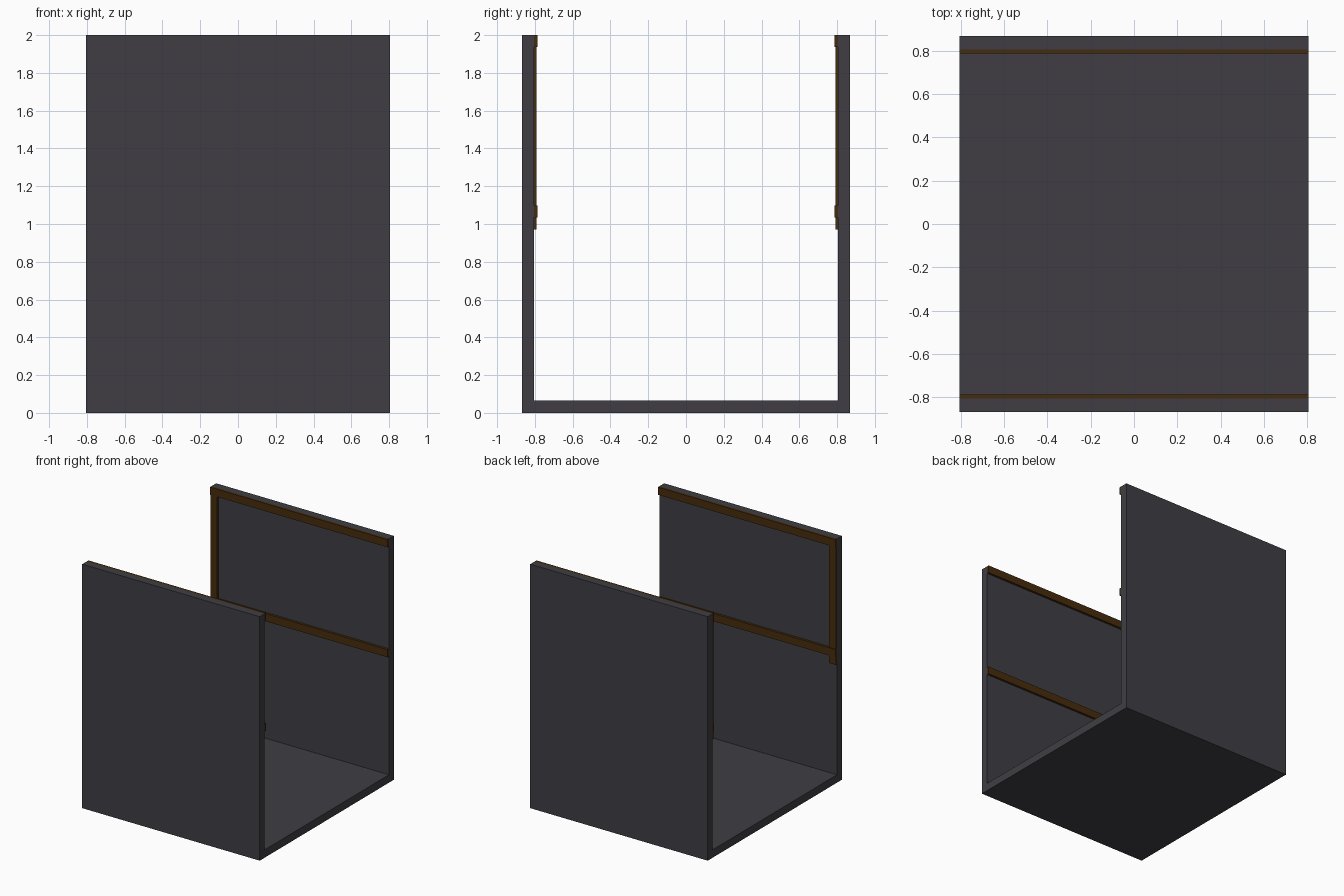
import bpy
import bmesh

if "Cube" in bpy.data.objects:
    bpy.data.objects.remove(bpy.data.objects["Cube"])

HALF_X = 0.805          # half length of the section
OUT_Y, IN_Y = 0.868, 0.806
FLOOR_Z, TOP_Z = 0.065, 2.0


def material(name, color):
    m = bpy.data.materials.new(name)
    m.diffuse_color = (*color, 1.0)
    m.use_nodes = True
    m.node_tree.nodes["Principled BSDF"].inputs["Base Color"].default_value = m.diffuse_color
    return m


grey = material("dark grey", (0.050, 0.048, 0.056))
brown = material("dark brown", (0.062, 0.025, 0.004))


def finish(name, bm, mat):
    bmesh.ops.recalc_face_normals(bm, faces=bm.faces)
    mesh = bpy.data.meshes.new(name)
    bm.to_mesh(mesh)
    bm.free()
    mesh.materials.append(mat)
    obj = bpy.data.objects.new(name, mesh)
    bpy.context.collection.objects.link(obj)
    return obj


def box(name, lo, hi, mat):
    bm = bmesh.new()
    bmesh.ops.create_cube(bm, size=1.0)
    for v in bm.verts:
        v.co = [(a + b) / 2 + c * (b - a) for a, b, c in zip(lo, hi, v.co)]
    return finish(name, bm, mat)


# Corridor shell: U-shaped profile (y, z) extruded along x
profile = [(-OUT_Y, 0), (OUT_Y, 0), (OUT_Y, TOP_Z), (IN_Y, TOP_Z),
           (IN_Y, FLOOR_Z), (-IN_Y, FLOOR_Z), (-IN_Y, TOP_Z), (-OUT_Y, TOP_Z)]
bm = bmesh.new()
face = bm.faces.new([bm.verts.new((-HALF_X, y, z)) for y, z in profile])
ext = bmesh.ops.extrude_face_region(bm, geom=[face])
bmesh.ops.translate(bm, vec=(2 * HALF_X, 0, 0),
                    verts=[g for g in ext["geom"] if isinstance(g, bmesh.types.BMVert)])
finish("floor_and_walls", bm, grey)

# Wooden trim on the inside of both walls
for side, s in (("front", -1), ("back", 1)):
    def trim(part, x0, x1, depth, z0, z1):
        y0, y1 = sorted((s * IN_Y, s * (IN_Y - depth)))
        box(f"{side}_{part}", (x0, y0, z0), (x1, y1, z1), brown)

    trim("top_rail", -HALF_X, HALF_X, 0.019, 1.937, TOP_Z)
    trim("middle_rail", -HALF_X, HALF_X, 0.019, 1.035, 1.098)
    # upright at one end only, running a little below the middle rail
    trim("upright_upper", -HALF_X, -HALF_X + 0.062, 0.014, 1.098, 1.937)
    trim("upright_lower", -HALF_X, -HALF_X + 0.062, 0.014, 0.97, 1.035)
